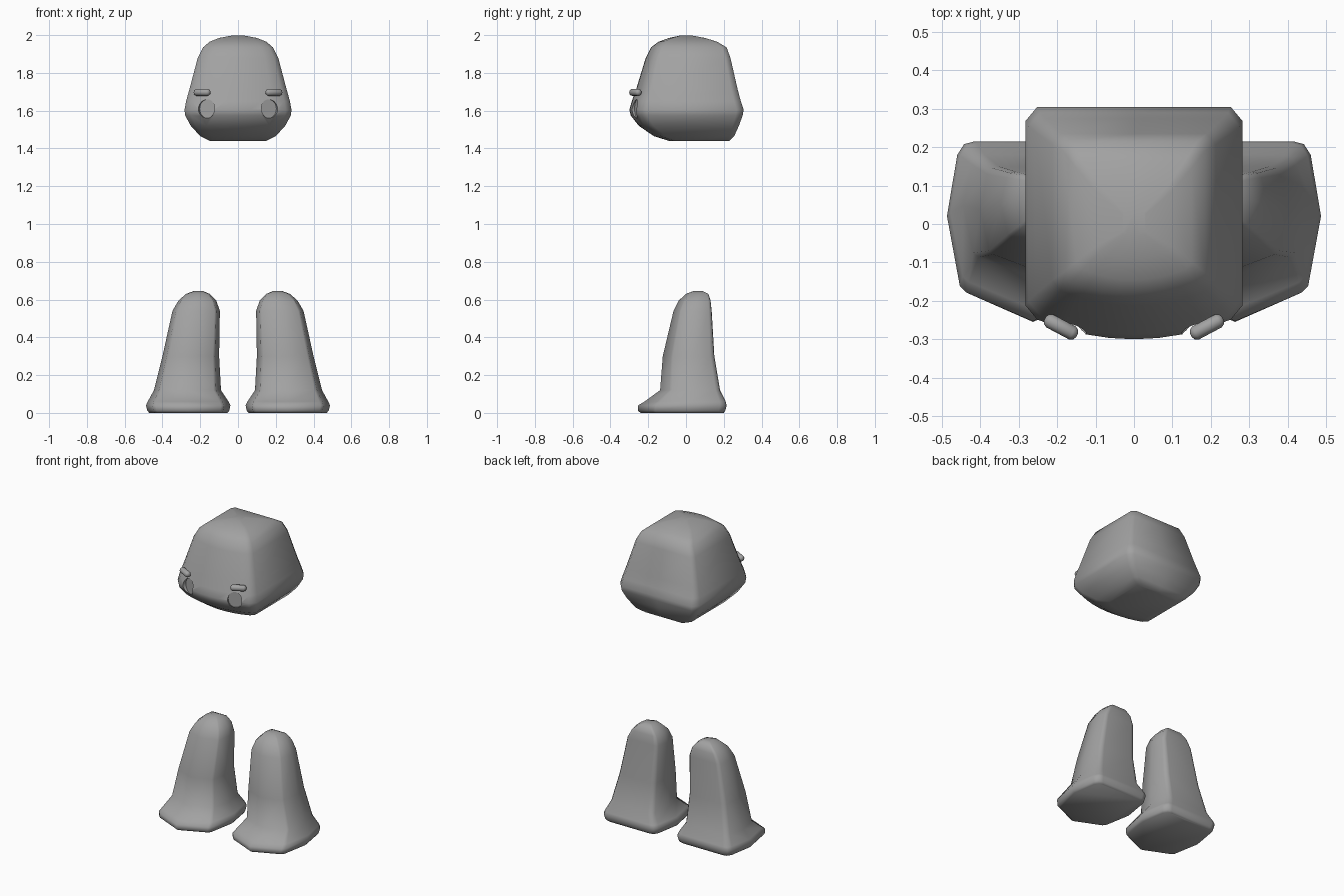
import bpy, bmesh, math

if "Cube" in bpy.data.objects:
    bpy.data.objects.remove(bpy.data.objects["Cube"])

grey = bpy.data.materials.new("mid grey")
grey.diffuse_color = (0.36, 0.36, 0.36, 1)
grey.use_nodes = True
grey.node_tree.nodes["Principled BSDF"].inputs["Base Color"].default_value = grey.diffuse_color


def finish(ob, angle):
    ob.data.materials.clear()
    ob.data.materials.append(grey)
    bpy.ops.object.select_all(action='DESELECT')
    ob.select_set(True)
    bpy.context.view_layer.objects.active = ob
    bpy.ops.object.shade_smooth_by_angle(angle=math.radians(angle))


def loft(name, rings):
    """Join closed rings of points, bottom to top, and cap both ends."""
    bm = bmesh.new()
    loops = [[bm.verts.new(p) for p in ring] for ring in rings]
    n = len(loops[0])
    for a, b in zip(loops, loops[1:]):
        for i in range(n):
            j = (i + 1) % n
            bm.faces.new((a[i], a[j], b[j], b[i]))
    bm.faces.new(loops[0][::-1])
    bm.faces.new(loops[-1])
    bmesh.ops.recalc_face_normals(bm, faces=bm.faces)
    me = bpy.data.meshes.new(name)
    bm.to_mesh(me)
    bm.free()
    ob = bpy.data.objects.new(name, me)
    bpy.context.collection.objects.link(ob)
    return ob


# Head: flat back and sides, bowed front, chamfered corners
def head_ring(z, w, front, back):
    c = 0.11 * w
    s = w - c
    bow = 0.18 * w
    pts = [(s * t, front + bow * t * t) for t in (-1, -.75, -.5, -.25, 0, .25, .5, .75, 1)]
    pts += [(w, front + bow + 1.2 * c), (w, back - 1.2 * c), (s, back)]
    pts += [(0, back), (-s, back), (-w, back - 1.2 * c), (-w, front + bow + 1.2 * c)]
    return [(x, y, z) for x, y in pts]


head_profile = [  # z, half width, front y, back y
    (1.44, .15, -.09, .23), (1.465, .20, -.17, .255), (1.52, .25, -.25, .28),
    (1.575, .28, -.293, .30), (1.605, .283, -.30, .305), (1.65, .275, -.287, .29),
    (1.71, .258, -.265, .274), (1.88, .213, -.213, .235), (1.935, .185, -.185, .215),
    (1.965, .15, -.145, .165), (1.985, .10, -.09, .10), (1.998, .03, -.03, .03),
]
head = loft("head", [head_ring(*p) for p in head_profile])

# Shallow round eye sockets sunk into the face
for side in (-1, 1):
    bpy.ops.mesh.primitive_cylinder_add(
        vertices=24, radius=1, depth=2, location=(side * .178, -.302, 1.61),
        rotation=(math.pi / 2, 0, side * math.radians(20)), scale=(.044, .05, .048))
    cutter = bpy.context.object
    mod = head.modifiers.new("eye socket", 'BOOLEAN')
    mod.operation = 'DIFFERENCE'
    mod.solver = 'EXACT'
    mod.object = cutter
    bpy.context.view_layer.objects.active = head
    bpy.ops.object.modifier_apply(modifier=mod.name)
    bpy.data.objects.remove(cutter)
finish(head, 50)

# Eyebrows: small rounded bars
for side, label in ((-1, "left"), (1, "right")):
    prof = [(-.047, .006), (-.043, .014), (-.034, .019), (.034, .019), (.043, .014), (.047, .006)]
    brow = loft(label + "_eyebrow", [
        [(x, r * math.cos(a), r * math.sin(a)) for a in [k * math.pi / 6 for k in range(12)]]
        for x, r in prof])
    brow.location = (side * .19, -.268, 1.697)
    brow.rotation_euler = (0, 0, side * math.radians(28))
    finish(brow, 60)

# Legs: tapering pentagonal boots with a pointed toe and rounded top
half = [(.775, -.68), (.85, -.61), (1, .17), (.88, .85), (.8, .97), (.68, 1)]
outline = [(0, -1)] + half + [(-u, v) for u, v in reversed(half)]
leg_profile = [  # z, inner x, outer x, front y, back y
    (0, .055, .47, -.24, .20), (.012, .046, .48, -.255, .208), (.04, .04, .487, -.253, .215),
    (.06, .05, .478, -.22, .21), (.12, .09, .445, -.137, .18), (.3, .10, .40, -.123, .15),
    (.54, .096, .347, -.066, .136), (.595, .115, .315, -.038, .13),
    (.63, .15, .275, 0, .118), (.645, .185, .235, .04, .088),
]
for side, label in ((-1, "left"), (1, "right")):
    rings = []
    for z, xi, xo, yf, yb in leg_profile:
        rings.append([(side * ((xi + xo) / 2 + u * (xo - xi) / 2),
                       (yf + yb) / 2 + v * (yb - yf) / 2, z) for u, v in outline])
    finish(loft(label + "_leg", rings), 60)
